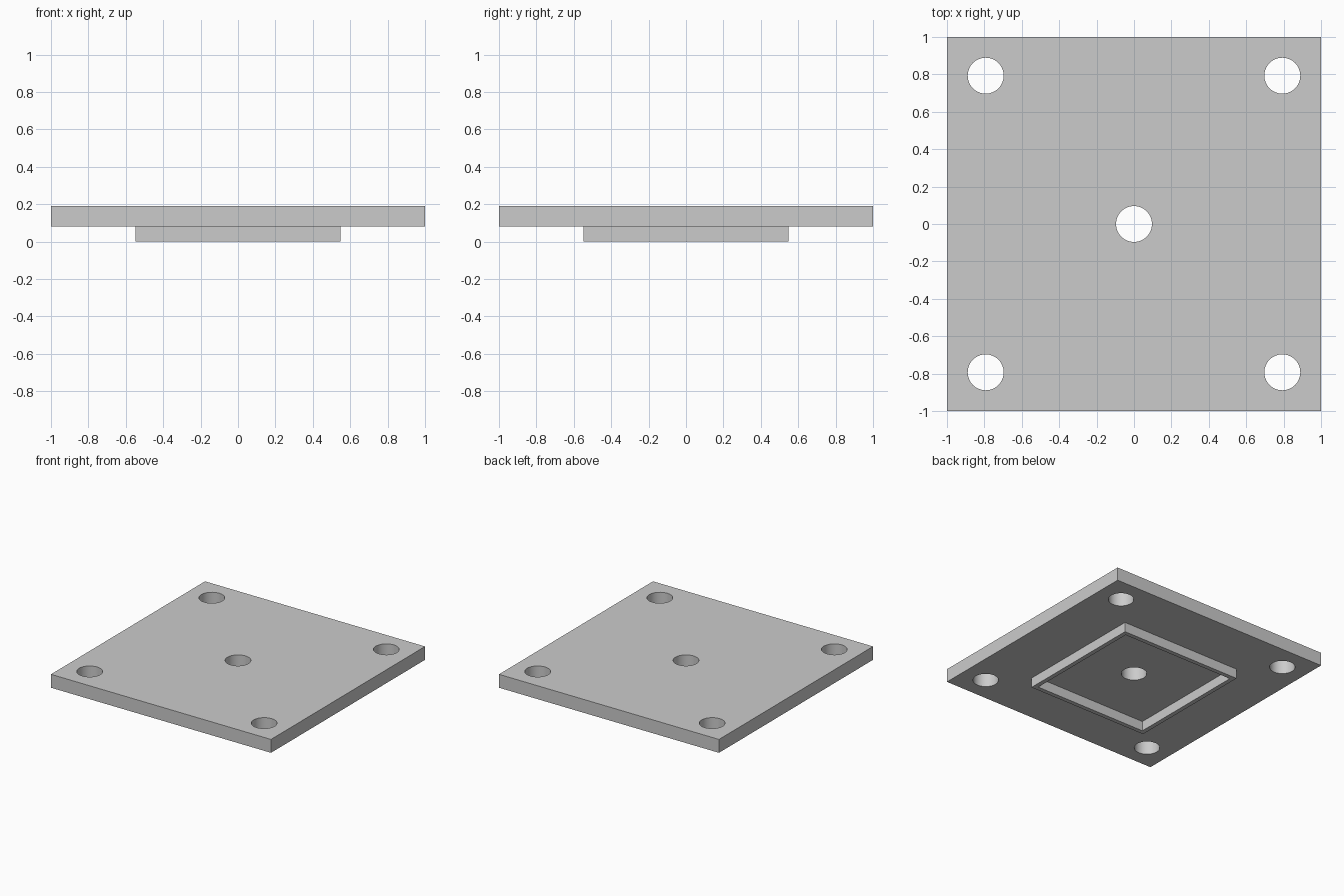
import bpy
import bmesh
from mathutils import Matrix, Vector

default = bpy.data.objects.get("Cube")
if default:
    bpy.data.objects.remove(default, do_unlink=True)

HALF = 1.0
PLATE_BOTTOM, PLATE_TOP = 0.08, 0.19
RIM_OUTER, RIM_INNER = 0.548, 0.512
HOLE_RADIUS, HOLE_OFFSET = 0.096, 0.793

grey = bpy.data.materials.new("light grey")
grey.use_nodes = True
colour = (0.6, 0.6, 0.6, 1)
grey.diffuse_color = colour
grey.node_tree.nodes["Principled BSDF"].inputs["Base Color"].default_value = colour


def add_object(name, bm):
    mesh = bpy.data.meshes.new(name)
    bm.to_mesh(mesh)
    bm.free()
    mesh.materials.append(grey)
    obj = bpy.data.objects.new(name, mesh)
    bpy.context.collection.objects.link(obj)
    return obj


def add_box(name, half, low, high):
    bm = bmesh.new()
    place = Matrix.Translation((0, 0, (low + high) / 2))
    size = Matrix.Diagonal((2 * half, 2 * half, high - low, 1))
    bmesh.ops.create_cube(bm, size=1, matrix=place @ size)
    return add_object(name, bm)


def cut(target, cutter):
    mod = target.modifiers.new("cut", 'BOOLEAN')
    mod.operation = 'DIFFERENCE'
    mod.solver = 'EXACT'
    mod.object = cutter
    bpy.ops.object.select_all(action='DESELECT')
    target.select_set(True)
    bpy.context.view_layer.objects.active = target
    bpy.ops.object.modifier_apply(modifier=mod.name)
    bpy.ops.object.shade_smooth_by_angle()
    bpy.data.objects.remove(cutter, do_unlink=True)


# Square plate with one centre hole and four corner holes
plate = add_box("plate", HALF, PLATE_BOTTOM, PLATE_TOP)
centres = [(0, 0)] + [(x, y) for x in (-HOLE_OFFSET, HOLE_OFFSET)
                      for y in (-HOLE_OFFSET, HOLE_OFFSET)]
bm = bmesh.new()
for x, y in centres:
    bmesh.ops.create_cone(bm, cap_ends=True, segments=64, radius1=HOLE_RADIUS,
                          radius2=HOLE_RADIUS, depth=0.5,
                          matrix=Matrix.Translation((x, y, PLATE_BOTTOM)))
cut(plate, add_object("hole_cutter", bm))

# Thin square locating rim beneath the plate
bm = bmesh.new()
corners = [(-1, -1), (1, -1), (1, 1), (-1, 1)]


def loop(half, z):
    return [bm.verts.new(Vector((x * half, y * half, z))) for x, y in corners]


loops = [loop(RIM_OUTER, PLATE_BOTTOM), loop(RIM_OUTER, 0),
         loop(RIM_INNER, 0), loop(RIM_INNER, PLATE_BOTTOM)]
for a, b in zip(loops, loops[1:]):
    for i in range(4):
        j = (i + 1) % 4
        bm.faces.new((a[i], b[i], b[j], a[j]))
add_object("locating_rim", bm)
